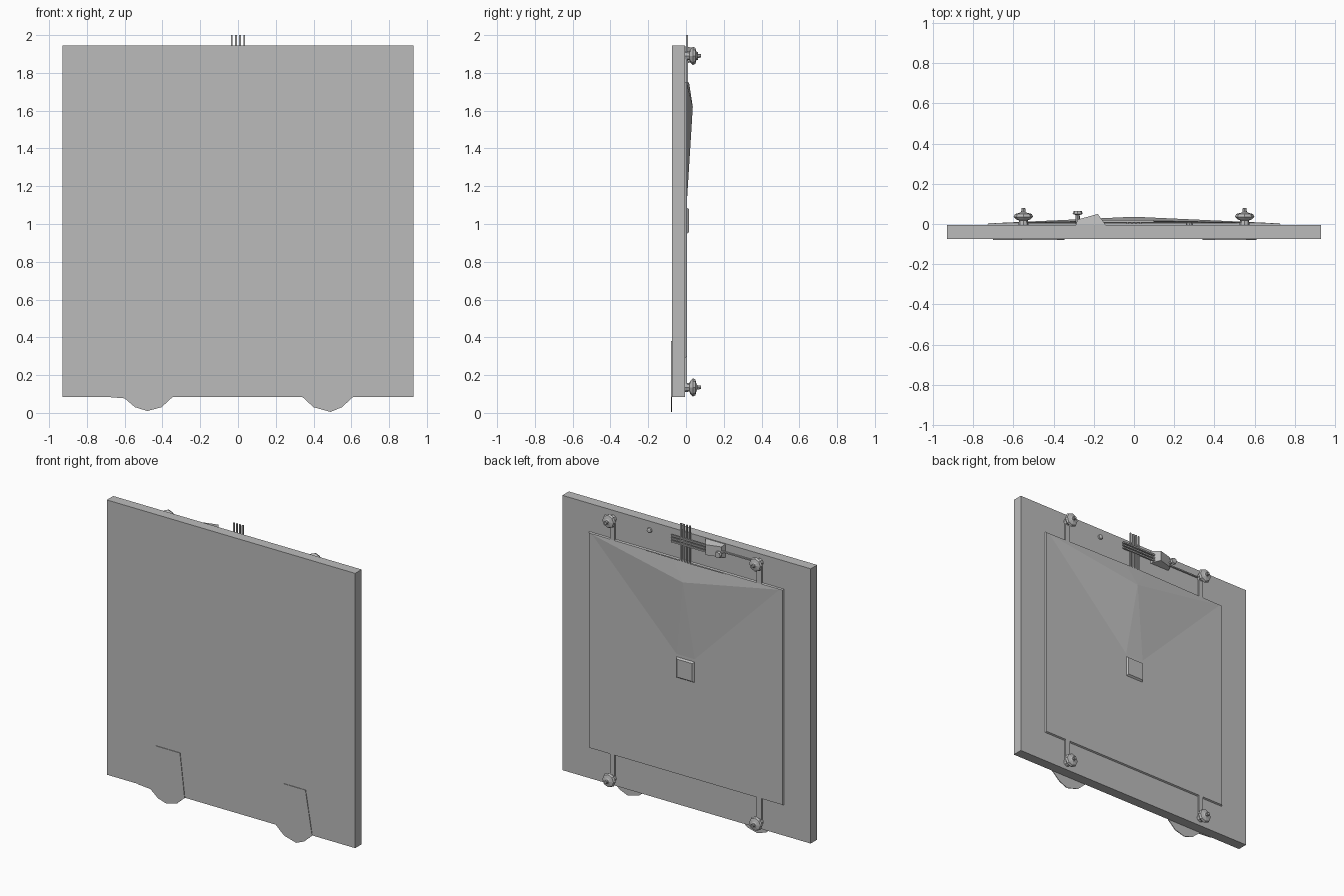
import bpy, bmesh, math
from mathutils import Vector

if "Cube" in bpy.data.objects:
    bpy.data.objects.remove(bpy.data.objects["Cube"])

grey = bpy.data.materials.new("neutral grey")
grey.diffuse_color = (0.5, 0.5, 0.5, 1)
grey.use_nodes = True
grey.node_tree.nodes["Principled BSDF"].inputs["Base Color"].default_value = grey.diffuse_color


def finish(name, bm):
    bmesh.ops.recalc_face_normals(bm, faces=bm.faces)
    me = bpy.data.meshes.new(name)
    bm.to_mesh(me)
    bm.free()
    me.materials.append(grey)
    ob = bpy.data.objects.new(name, me)
    bpy.context.collection.objects.link(ob)
    return ob


def box(name, x0, x1, y0, y1, z0, z1, inset=0):
    # Box whose back (+y) face can be narrowed for a bevelled look
    bm = bmesh.new()
    bmesh.ops.create_cube(bm, size=1)
    for v in bm.verts:
        i = inset if v.co.y > 0 else 0
        v.co = (x1 - i if v.co.x > 0 else x0 + i,
                y1 if v.co.y > 0 else y0,
                z1 - i if v.co.z > 0 else z0 + i)
    return finish(name, bm)


def plate(name, pts, y0, y1):
    # Flat outline in x-z given thickness along y
    bm = bmesh.new()
    f = bm.faces.new([bm.verts.new((x, y0, z)) for x, z in pts])
    r = bmesh.ops.extrude_face_region(bm, geom=[f])
    for v in r["geom"]:
        if isinstance(v, bmesh.types.BMVert):
            v.co.y = y1
    return finish(name, bm)


def lathe(name, profile, x, z, sides=8):
    # Profile of (radius, y) turned about the y axis
    bm = bmesh.new()
    rings = [[bm.verts.new((x + r * math.cos(a), y, z + r * math.sin(a)))
              for a in [2 * math.pi * k / sides for k in range(sides)]]
             for r, y in profile]
    for a, b in zip(rings, rings[1:]):
        for k in range(sides):
            j = (k + 1) % sides
            bm.faces.new((a[k], a[j], b[j], b[k]))
    bm.faces.new(rings[0])
    bm.faces.new(rings[-1])
    return finish(name, bm)


# Main board
box("board", -0.93, 0.93, -0.075, -0.006, 0.085, 1.945)

# Rounded tabs on the front that hang below the board
plate("left_tab", [(-0.70, 0.085), (-0.60, 0.077), (-0.545, 0.03), (-0.48, 0.01),
                   (-0.405, 0.03), (-0.345, 0.085), (-0.38, 0.38), (-0.56, 0.38)],
      -0.079, -0.0745)
plate("right_tab", [(0.34, 0.085), (0.40, 0.03), (0.49, 0.005), (0.55, 0.03),
                    (0.61, 0.085), (0.56, 0.38), (0.40, 0.38)], -0.079, -0.0745)

# Back cover sheet and its raised hood
box("back_cover", -0.73, 0.73, -0.008, 0.004, 0.29, 1.755, 0.006)
bm = bmesh.new()
V = [bm.verts.new(p) for p in [
    (-0.724, 0.003, 1.75), (-0.08, 0.016, 1.75), (0.08, 0.016, 1.75), (0.724, 0.003, 1.75),
    (0, 0.036, 1.62), (-0.07, 0.003, 1.09), (0.07, 0.003, 1.09)]]
for f in [(0, 1, 4), (1, 2, 4), (2, 3, 4), (3, 6, 4), (6, 5, 4), (5, 0, 4),
          (0, 5, 6, 3, 2, 1)]:
    bm.faces.new([V[i] for i in f])
finish("cover_hood", bm)
box("cover_latch", -0.07, 0.07, 0, 0.016, 0.945, 1.09, 0.012)

# Corner bolts and the straps running behind the cover
bolt = [(0.026, -0.008), (0.022, 0.018), (0.034, 0.022), (0.048, 0.036), (0.042, 0.05),
        (0.02, 0.055), (0.011, 0.06), (0.009, 0.079)]
for side, x in (("left", -0.55), ("right", 0.55)):
    box(side + "_strap", x - 0.018, x + 0.018, -0.008, 0.004, 0.14, 1.89)
    for end, z in (("lower", 0.135), ("upper", 1.89)):
        lathe(f"{side}_{end}_bolt", bolt, x, z)

# Upright hanging strips
for k in range(4):
    x = -0.033 + 0.022 * k
    box(f"hanging_strip_{k + 1}", x - 0.005, x + 0.005, 0, 0.01, 1.72, 2.0)

# Crosswise catch: fingers, wedge, pin, rod and matching button
for k, z in enumerate((1.865, 1.885, 1.905)):
    box(f"catch_finger_{k + 1}", -0.2, 0.10, 0.008, 0.02, z - 0.005, z + 0.005)
wedge = box("catch_wedge", -0.29, -0.14, -0.006, 0.022, 1.85, 1.94, 0.01)
for v in wedge.data.vertices:
    if v.co.y > 0 and v.co.x > -0.2:
        v.co = Vector((-0.18, 0.05, v.co.z))
box("catch_rod", -0.54, -0.28, -0.006, 0.004, 1.884, 1.892)
lathe("catch_pin", [(0.012, 0), (0.01, 0.045), (0.025, 0.05), (0.02, 0.064)], -0.28, 1.89)
lathe("button", [(0.018, -0.008), (0.016, 0.005), (0.009, 0.009)], 0.275, 1.885)
